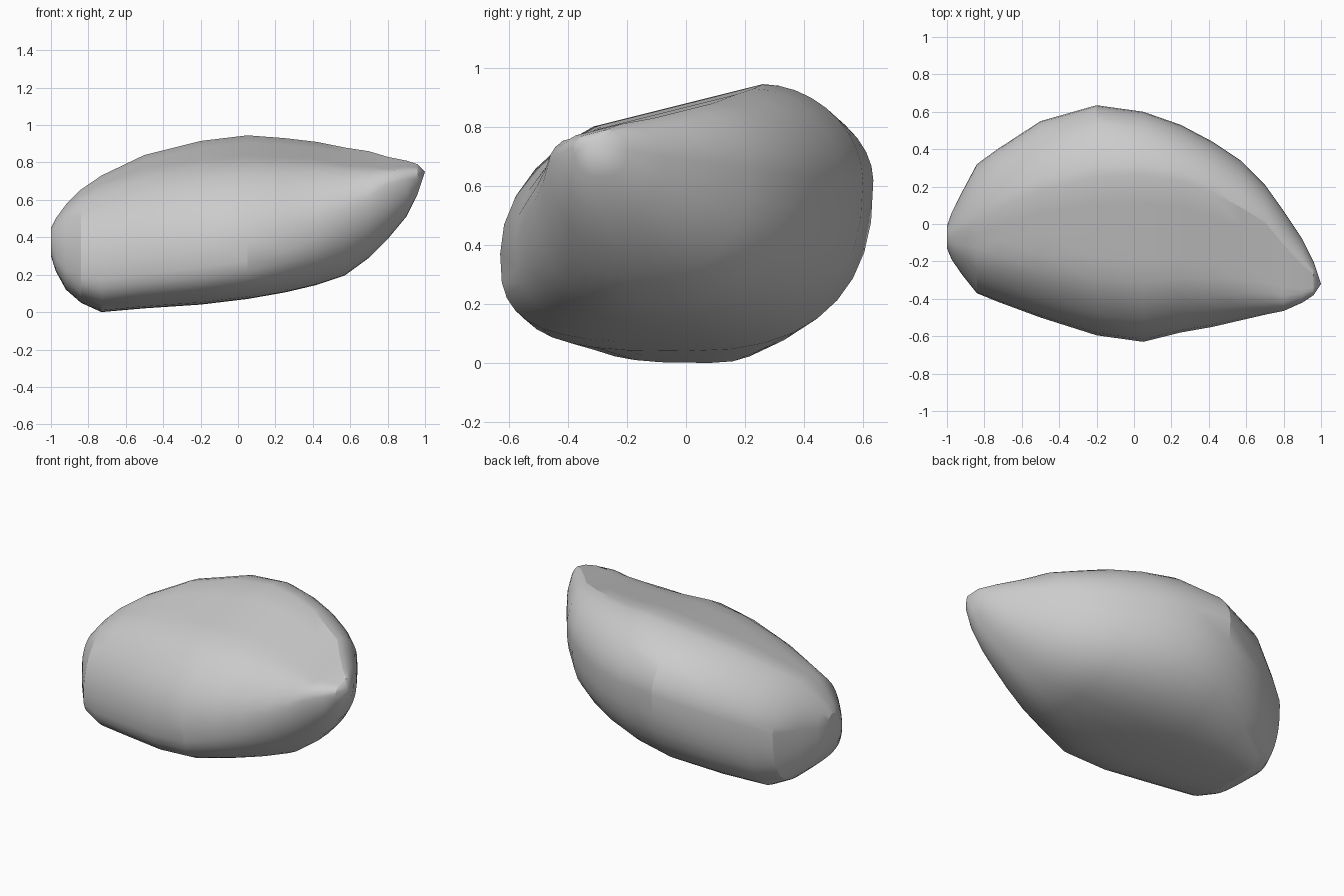
import bpy, bmesh, math

if "Cube" in bpy.data.objects:
    bpy.data.objects.remove(bpy.data.objects["Cube"])

# Boulder sections along x:
# x, y front, y back, z bottom, z top, z of front edge, z of back edge, y of bottom, y of top
SECTIONS = [
    (-1.00, -.13, -.01, .30, .45, .37, .38, -.06, -.06),
    (-.975, -.19, .06, .22, .50, .33, .39, -.04, -.06),
    (-.92, -.27, .17, .12, .575, .28, .41, .02, -.03),
    (-.84, -.37, .32, .05, .655, .25, .42, .06, .00),
    (-.73, -.415, .40, .00, .73, .26, .46, .08, .08),
    (-.50, -.50, .55, .02, .84, .30, .55, .04, .18),
    (-.20, -.595, .635, .04, .915, .34, .62, .00, .25),
    (.05, -.63, .60, .07, .945, .37, .62, -.05, .26),
    (.25, -.58, .53, .105, .93, .41, .62, -.10, .23),
    (.42, -.55, .44, .145, .91, .47, .63, -.13, .17),
    (.57, -.515, .34, .195, .88, .54, .64, -.16, .09),
    (.70, -.485, .21, .29, .86, .61, .66, -.19, .01),
    (.80, -.465, .07, .39, .83, .68, .68, -.23, -.11),
    (.90, -.42, -.08, .51, .81, .71, .70, -.27, -.22),
    (.96, -.38, -.20, .63, .79, .73, .72, -.30, -.27),
]
TIP = (1.0, -.32, .75)
SIDES = 36
TOP_SLOPE = .25   # fall of the flat upper face toward the front


def ramp(x, x0, x1, a, b):
    t = min(1, max(0, (x - x0) / (x1 - x0)))
    return a + (b - a) * t


def ring(s):
    """Four superellipse arcs joined at the section's extreme points."""
    x, y0, y1, z0, z1, zf, zb, yb, yt = s
    front_top = 2.0
    front_bottom = ramp(x, 0, .6, 3.2, 2.1)
    pts = []
    for i in range(SIDES):
        a = 2 * math.pi * i / SIDES
        c, d = round(math.cos(a), 6), round(math.sin(a), 6)
        back, top = c >= 0, d >= 0
        n = (1.9 if back else front_top) if top else (2.5 if back else front_bottom)
        u, v = abs(c) ** (2 / n), abs(d) ** (2 / n)
        cy, cz = (yt if top else yb), (zb if back else zf)
        y = cy + ((y1 if back else y0) - cy) * u
        z = cz + ((z1 if top else z0) - cz) * v
        if top and not back:      # plane off the upper front face
            z = min(z, z1 - TOP_SLOPE * (yt - y))
        pts.append((x, y, z))
    return pts


bm = bmesh.new()
rings = [[bm.verts.new(p) for p in ring(s)] for s in SECTIONS]

# Skin between sections
for a, b in zip(rings, rings[1:]):
    for i in range(SIDES):
        j = (i + 1) % SIDES
        bm.faces.new((a[i], a[j], b[j], b[i]))

# Blunt left end and pointed right end
bm.faces.new(rings[0])
tip = bm.verts.new(TIP)
for i in range(SIDES):
    bm.faces.new((rings[-1][i], rings[-1][(i + 1) % SIDES], tip))
bmesh.ops.recalc_face_normals(bm, faces=bm.faces)

mesh = bpy.data.meshes.new("boulder")
bm.to_mesh(mesh)
bm.free()
boulder = bpy.data.objects.new("boulder", mesh)
bpy.context.collection.objects.link(boulder)

# Smooth with crisp breaks where facets turn strongly
bpy.context.view_layer.objects.active = boulder
boulder.select_set(True)
bpy.ops.object.shade_smooth_by_angle(angle=math.radians(22))
